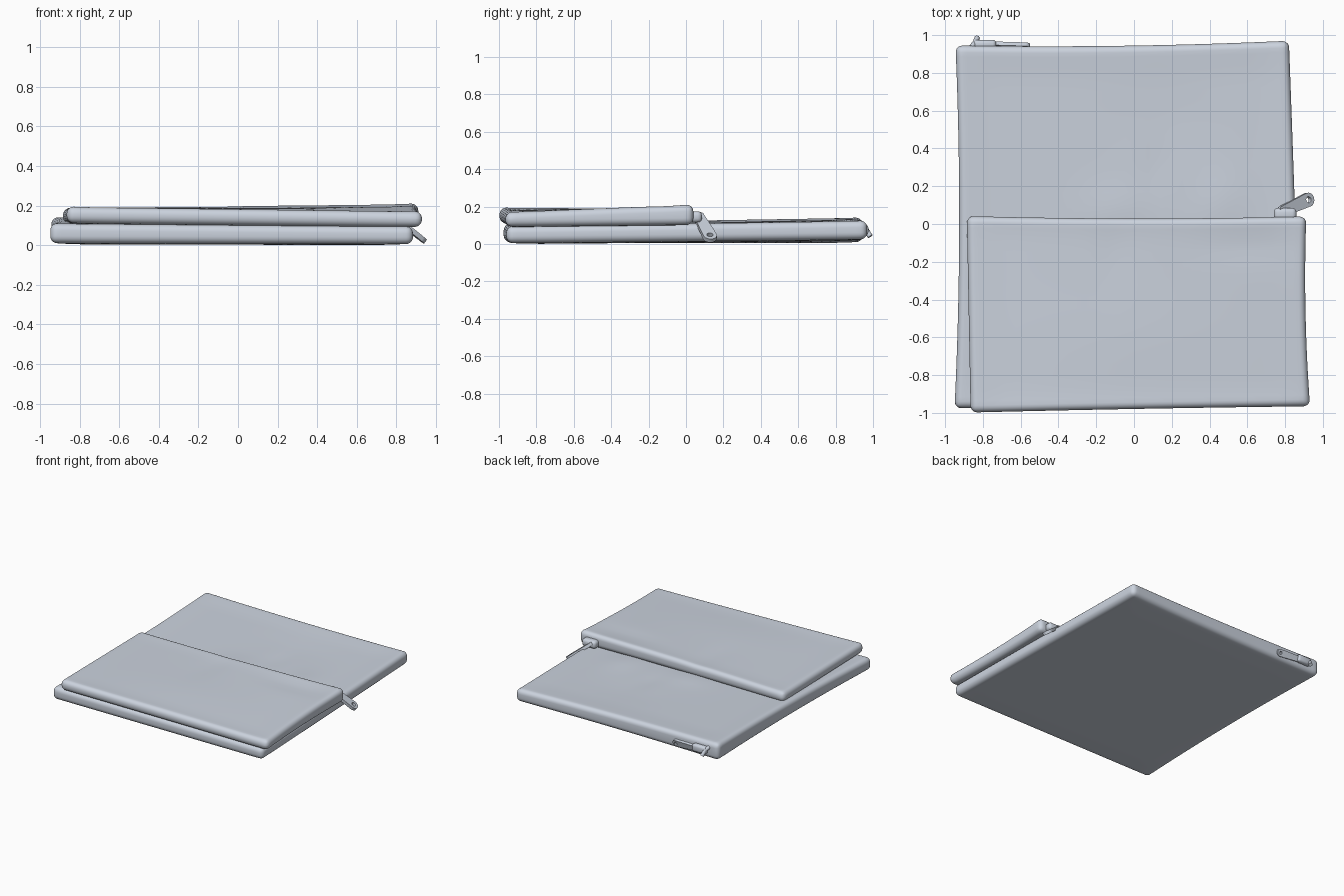
import bpy, bmesh, math
from mathutils import Vector

if "Cube" in bpy.data.objects:
    bpy.data.objects.remove(bpy.data.objects["Cube"])

fabric = bpy.data.materials.new("pale blue grey fabric")
fabric.use_nodes = True
COLOUR = (0.6, 0.65, 0.73, 1)
fabric.diffuse_color = COLOUR
fabric.node_tree.nodes["Principled BSDF"].inputs["Base Color"].default_value = COLOUR


def finish(name, bm, bevel=0, segments=3, angle=60):
    """Turn a bmesh into a smooth shaded object with rounded edges."""
    bmesh.ops.recalc_face_normals(bm, faces=bm.faces)
    mesh = bpy.data.meshes.new(name)
    bm.to_mesh(mesh)
    bm.free()
    mesh.materials.append(fabric)
    obj = bpy.data.objects.new(name, mesh)
    bpy.context.collection.objects.link(obj)
    bpy.ops.object.select_all(action="DESELECT")
    obj.select_set(True)
    bpy.context.view_layer.objects.active = obj
    if bevel:
        mod = obj.modifiers.new("round edges", "BEVEL")
        mod.width, mod.segments = bevel, segments
        mod.limit_method, mod.angle_limit = "ANGLE", math.radians(50)
        bpy.ops.object.modifier_apply(modifier=mod.name)
    bpy.ops.object.shade_smooth_by_angle(angle=math.radians(angle))
    return obj


def blend(corners, u, v):
    """Bilinear mix of front left, front right, back right, back left."""
    a, b, c, d = corners
    return (a * (1 - u) + b * u) * (1 - v) + (d * (1 - u) + c * u) * v


def pouch(name, outline, bow, bottom, top, sag, lift, creases):
    """Soft flat bag: a slab with rounded rim, uneven faces and bowed sides."""
    outline = [Vector(p) for p in outline]
    left, right, front, back = bow
    nx = int((outline[1].x - outline[0].x) / 0.06)
    ny = int((outline[3].y - outline[0].y) / 0.06)
    bm = bmesh.new()
    layers = []
    for upper in (False, True):
        grid = {}
        for i in range(nx + 1):
            for j in range(ny + 1):
                u, v = i / nx, j / ny
                pu, pv = 4 * u * (1 - u), 4 * v * (1 - v)
                p = blend(outline, u, v)
                # positive bow pulls a side inward
                x = p.x + pv * (left * (1 - u) - right * u)
                y = p.y + pu * (front * (1 - v) - back * v)
                middle = min(1, 3 * pu) * min(1, 3 * pv)
                if upper:
                    z = blend(top, u, v) - sag * middle
                    for cx, cy, wx, wy, h in creases:
                        z += h * math.exp(-((x - cx) / wx) ** 2 - ((y - cy) / wy) ** 2)
                else:
                    z = blend(bottom, u, v) - lift * middle
                grid[i, j] = bm.verts.new((x, y, z))
        layers.append(grid)
        for i in range(nx):
            for j in range(ny):
                bm.faces.new([grid[i, j], grid[i + 1, j], grid[i + 1, j + 1], grid[i, j + 1]])
    # walls around the rim
    rim = [(i, 0) for i in range(nx)] + [(nx, j) for j in range(ny)]
    rim += [(nx - i, ny) for i in range(nx)] + [(0, ny - j) for j in range(ny)]
    low, high = layers
    for a, b in zip(rim, rim[1:] + rim[:1]):
        bm.faces.new([low[a], low[b], high[b], high[a]])
    return finish(name, bm, bevel=0.036, segments=5)


pouch("large_pouch",
      [(-0.95, -0.975), (0.885, -0.96), (0.82, 0.97), (-0.945, 0.945)],
      bow=(0.022, -0.002, 0.0, 0.014),
      bottom=(0.01, 0.005, 0.025, 0.01), top=(0.11, 0.095, 0.125, 0.142),
      sag=0.007, lift=0.006,
      creases=[(-0.1, 0.08, 0.16, 0.12, 0.009), (0.45, 0.1, 0.12, 0.16, 0.011),
               (0.12, 0.3, 0.06, 0.14, -0.006), (0.15, 0.55, 0.3, 0.2, -0.005)])

pouch("small_pouch",
      [(-0.865, -0.998), (0.932, -0.965), (0.912, 0.04), (-0.885, 0.042)],
      bow=(0.0, 0.014, 0.003, 0.012),
      bottom=(0.112, 0.092, 0.103, 0.107), top=(0.195, 0.17, 0.212, 0.188),
      sag=0.006, lift=0.005,
      creases=[(-0.1, -0.15, 0.08, 0.2, -0.005), (0.6, -0.12, 0.25, 0.08, -0.006),
               (0.0, -0.6, 0.5, 0.25, 0.004)])


def tube(name, points, radius):
    """Round cord through the given points."""
    curve = bpy.data.curves.new(name, "CURVE")
    curve.dimensions = "3D"
    curve.bevel_depth, curve.bevel_resolution, curve.use_fill_caps = radius, 2, True
    spline = curve.splines.new("POLY")
    spline.points.add(len(points) - 1)
    for point, co in zip(spline.points, points):
        point.co = (*co, 1)
    curve.materials.append(fabric)
    obj = bpy.data.objects.new(name, curve)
    bpy.context.collection.objects.link(obj)
    return obj


def box(name, centre, size, bevel):
    bm = bmesh.new()
    bmesh.ops.create_cube(bm, size=1)
    for v in bm.verts:
        v.co = Vector(centre) + Vector([a * b for a, b in zip(v.co, size)])
    return finish(name, bm, bevel)


def pull_tab(name, start, end, across, width, thick):
    """Flat zip pull with rounded ends and a hole near its tip."""
    start, end = Vector(start), Vector(end)
    along = (end - start).normalized()
    across = Vector(across)
    across = (across - along * across.dot(along)).normalized()
    normal = along.cross(across)
    length = (end - start).length
    r, hole = width / 2, width * 0.22
    steps = 24
    bm = bmesh.new()
    rings = []
    for radius, outer in ((r, True), (hole, False)):
        for side in (-1, 1):
            ring = []
            for k in range(steps):
                t = math.tau * (k + 0.5) / steps
                a, b = radius * math.cos(t), radius * math.sin(t)
                # the back half of the outline reaches to the slider
                if outer and a < 0:
                    a = a * 0.4 - (length - 1.4 * r)
                    b *= 0.75
                ring.append(bm.verts.new(end + along * (a - r) + across * b + normal * side * thick / 2))
            rings.append(ring)
    outer_low, outer_high, hole_low, hole_high = rings
    for p, q in ((outer_low, outer_high), (hole_low, hole_high),
                 (outer_low, hole_low), (outer_high, hole_high)):
        for k in range(steps):
            m = (k + 1) % steps
            bm.faces.new([p[k], p[m], q[m], q[k]])
    return finish(name, bm, angle=35)


# slider and hanging pull of the small pouch
box("small_pouch_slider", (0.8, 0.05, 0.145), (0.12, 0.07, 0.06), 0.022)
pull_tab("small_pouch_pull", (0.77, 0.06, 0.16), (0.945, 0.14, 0.018), (-0.25, 0.95, 0.1), 0.075, 0.024)

# slider, pull and loose tape end of the large pouch
box("large_pouch_slider", (-0.79, 0.95, 0.075), (0.12, 0.05, 0.06), 0.018)
pull_tab("large_pouch_pull", (-0.78, 0.952, 0.07), (-0.55, 0.943, 0.06), (0, 0.3, 1), 0.055, 0.02)
tube("large_pouch_tape_end", [(-0.86, 0.935, 0.1), (-0.84, 0.96, 0.08), (-0.83, 0.985, 0.04)], 0.015)
